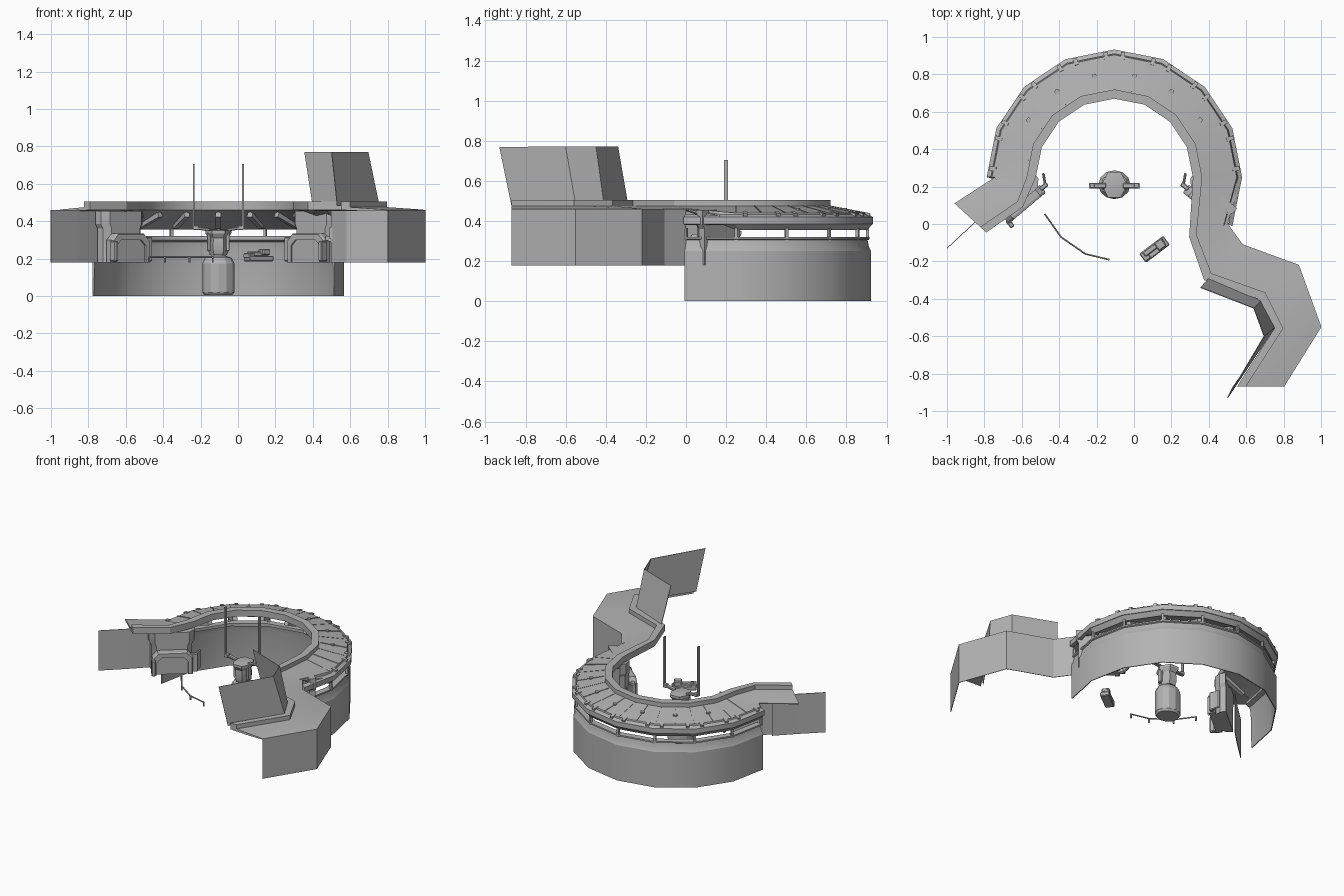
import bpy, bmesh
from math import cos, sin, radians
from mathutils import Vector, Matrix

if "Cube" in bpy.data.objects:
    bpy.data.objects.remove(bpy.data.objects["Cube"])

grey = bpy.data.materials.new("plain_grey")
grey.use_nodes = True
tone = (0.45, 0.45, 0.45, 1)
grey.diffuse_color = tone
grey.node_tree.nodes["Principled BSDF"].inputs["Base Color"].default_value = tone

CX, CY = -0.105, 0.25          # ring centre
STEP = 22.5


def finish(name, bm, smooth=True):
    bmesh.ops.recalc_face_normals(bm, faces=bm.faces)
    me = bpy.data.meshes.new(name)
    bm.to_mesh(me)
    bm.free()
    me.materials.append(grey)
    ob = bpy.data.objects.new(name, me)
    bpy.context.collection.objects.link(ob)
    if smooth:
        bpy.ops.object.select_all(action='DESELECT')
        ob.select_set(True)
        bpy.context.view_layer.objects.active = ob
        bpy.ops.object.shade_smooth_by_angle(angle=radians(25))
    return ob


def loft(name, rows, closed=False, thick=0):
    """Skin a list of equal-length point rows; closed rows get end caps."""
    bm = bmesh.new()
    grid = [[bm.verts.new(p) for p in r] for r in rows]
    n = len(rows[0])
    for a, b in zip(grid, grid[1:]):
        for i in range(n if closed else n - 1):
            j = (i + 1) % n
            bm.faces.new((a[i], a[j], b[j], b[i]))
    if closed:
        bm.faces.new(grid[0])
        bm.faces.new(grid[-1])
    ob = finish(name, bm, smooth=not thick)
    if thick:
        mod = ob.modifiers.new("thickness", 'SOLIDIFY')
        mod.thickness = thick
        mod.offset = 0


def boxes(name, items, bevel=0):
    """One object from (centre, size, turn, tilt) blocks."""
    bm = bmesh.new()
    for c, s, turn, tilt in items:
        m = (Matrix.Translation(c) @ Matrix.Rotation(radians(turn), 4, 'Z')
             @ Matrix.Rotation(radians(tilt), 4, 'Y') @ Matrix.Diagonal((*s, 1)))
        bmesh.ops.create_cube(bm, size=1, matrix=m)
    ob = finish(name, bm, smooth=False)
    if bevel:
        ob.modifiers.new("bevel", 'BEVEL').width = bevel


def polar(r, deg, z):
    return (CX + r * cos(radians(deg)), CY + r * sin(radians(deg)), z)


def sheet(name, path, z0, z1):
    loft(name, [[(x, y, z) for z in (z0, z1)] for x, y in path], thick=0.004)


def rods(name, pairs, r, sides=6):
    bm = bmesh.new()
    for a, b in pairs:
        a, b = Vector(a), Vector(b)
        m = Matrix.Translation((a + b) / 2) @ (b - a).to_track_quat('Z', 'Y').to_matrix().to_4x4()
        bmesh.ops.create_cone(bm, cap_ends=True, segments=sides, radius1=r, radius2=r,
                              depth=(b - a).length, matrix=m)
    finish(name, bm)


# Lower ring wall, with a chamfered top and an inner ledge
angles = [-STEP + i * STEP for i in range(10)]
wall = [(0.672, 0), (0.672, 0.25), (0.662, 0.27), (0.655, 0.305), (0.665, 0.31),
        (0.665, 0.32), (0.62, 0.32), (0.62, 0.30), (0.65, 0.29), (0.66, 0.25), (0.666, 0)]
loft("ring_wall", [[polar(r, a, z) for r, z in wall] for a in angles], closed=True)

# Roof: curved canopy running into the two wings
ring_prof = [(0, .475), (0, .505), (.19, .505), (.19, .475), (.9, .44), (.92, .42),
             (1, .41), (1, .385), (.9, .355), (.5, .40), (0, .46)]
wing_prof = [(0, .475), (0, .505), (.19, .505), (.19, .475), (.9, .463), (.92, .462),
             (1, .46), (1, .455), (.9, .454), (.5, .454), (0, .46)]
right = [((.55, -.87), (.80, -.87)), ((.75, -.56), (1.0, -.55)), ((.66, -.40), (.88, -.22)),
         ((.375, -.30), (.58, -.11)), ((.295, -.07), (.50, 0))]
left = [((-.595, .09), (-.745, .25)), ((-.79, -.045), (-.96, .11))]


def section(inner, outer, prof):
    return [(*Vector(inner).lerp(Vector(outer), t), z) for t, z in prof]


ring = angles[1:]
rows = [section(i, o, wing_prof) for i, o in right]
rows += [section(polar(.42, a, 0)[:2], polar(.68, a, 0)[:2], ring_prof) for a in ring]
rows += [section(i, o, wing_prof) for i, o in left]
loft("roof", rows, closed=True)

# Outer roof band reaching past the ring on the right
band = [(.66, .432), (.683, .42), (.683, .385), (.66, .38)]
loft("roof_edge_band", [[polar(r, a, z) for r, z in band] for a in angles], closed=True)

# Clips, seams, ribs and posts repeated round the ring
boxes("roof_clips", [(polar(.648, a, .425), (.038, .022, .035), a, 15)
                     for a in [x + d for x in ring[:-1] for d in (4, 18.5)]])
boxes("roof_seams", [(polar(.555, a + d, .458), (.18, .005, .005), a + d, 11)
                     for a in ring[:-1] for d in (0, 11.25)])
boxes("ceiling_ribs", [(polar(.52, a, .405), (.17, .03, .03), a, 22) for a in ring])
boxes("window_posts", [(polar(.655, a, .335), (.015, .015, .06), a, 0) for a in angles])
rods("roof_lights", [(polar(.55, a + STEP / 2, .44), polar(.55, a + STEP / 2, .466))
                     for a in ring[1:-2]], .014, 10)

# Wing outer walls
sheet("right_wing_wall", [o for i, o in right], .178, .46)
sheet("left_wing_wall", [(-1.0, -.13), (-.86, 0), (-.75, .11)], .178, .46)

# Leaning screen on the right wing
low = [(.40, -.29), (.68, -.41), (.755, -.55), (.53, -.87)]
top = [(.355, -.34), (.64, -.45), (.695, -.60), (.50, -.93)]
loft("leaning_screen", [[(*a, .48), (*b, .77)] for a, b in zip(low, top)], thick=.004)


# Side consoles: rounded block, cabinet, chamfered door frame and hooked fin
def console(side, sx):
    turn = -40 * sx
    origin = Vector((CX + sx * .485, .11, 0))
    along = Vector((cos(radians(turn)), sin(radians(turn)), 0))
    out = Vector((along.y, -along.x, 0))

    def at(u, v, z):
        return origin + along * u + out * v + Vector((0, 0, z))

    def outline(w, h, v, c):
        pts = [(-w, .18), (-w, h - c), (-w + c, h), (w - c, h), (w, h - c), (w, .18)]
        return [at(u, v, z) for u, z in pts]

    arc = [(-.15, -.09), (-.145, -.05), (-.11, -.015), (.11, -.015), (.145, -.05), (.15, -.09)]
    loft(side + "_console_block", [[at(u * k, v, z) for u, v in arc]
         for z, k in ((.18, .9), (.36, .9), (.385, 1), (.455, 1))], closed=True)
    loft(side + "_cabinet", [outline(.13, .335, -.02, .035),
                             outline(.13, .335, .02, .035)], closed=True)
    loft(side + "_door_frame", [outline(.13, .335, .02, .035),
                                outline(.125, .33, .032, .035),
                                outline(.10, .30, .032, .03),
                                outline(.10, .30, .021, .03)])
    boxes(side + "_console_fins", [
        (at(sx * .125, .035, .24), (.025, .05, .11), turn, 0),
        (at(-sx * .14, 0, .25), (.05, .025, .13), turn, 0),
        (at(-sx * .166, -.025, .25), (.075, .014, .13), 90 - sx * 10, 0)], .005)


console("left_side", -1)
console("right_side", 1)

# Central pedestal: faceted body with a six-sided head
body = [(.075, .005), (.086, .02), (.086, .175), (.07, .205), (.04, .215), (.04, .25)]
loft("pedestal", [[(CX + r * cos(radians(a)), .21 + r * sin(radians(a)) * .9, z)
                   for a in range(0, 360, 30)] for r, z in body], closed=True)
head = [(.04, .22), (.05, .25), (.046, .31), (.06, .335), (.06, .35), (.04, .355)]
loft("pedestal_head", [[(CX + r * 1.15 * cos(radians(a)), .21 + r * 1.3 * sin(radians(a)), z)
                        for a in range(0, 360, 60)] for r, z in head], closed=True)
parts = []
for s in (-1, 1):
    parts += [((CX + s * .09, .205, .36), (.09, .028, .016), 0, s * -10),
              ((CX + s * .12, .205, .365), (.03, .03, .025), 0, 0),
              ((CX + s * .05, .2, .29), (.02, .04, .1), 0, 0)]
boxes("pedestal_arms", parts, .004)
boxes("upright_poles", [((CX + s * .132, .2, .53), (.009, .02, .35), 0, 0) for s in (-1, 1)])

# Low bent rail with short feet
rail = [(-.475, .05), (-.39, -.07), (-.26, -.16), (-.135, -.19)]
rods("low_rail", [((*a, .208), (*b, .208)) for a, b in zip(rail, rail[1:])], .005)
rods("rail_feet", [((*p, .18), (*p, .21)) for p in rail], .006)

# Small floor device
boxes("floor_device", [((.11, -.135, .2), (.16, .06, .03), 37, 0),
                       ((.105, -.125, .225), (.13, .03, .025), 37, 0),
                       ((.14, -.11, .235), (.05, .05, .03), 37, 0),
                       ((.06, -.17, .215), (.04, .055, .03), 37, 0)], .005)
